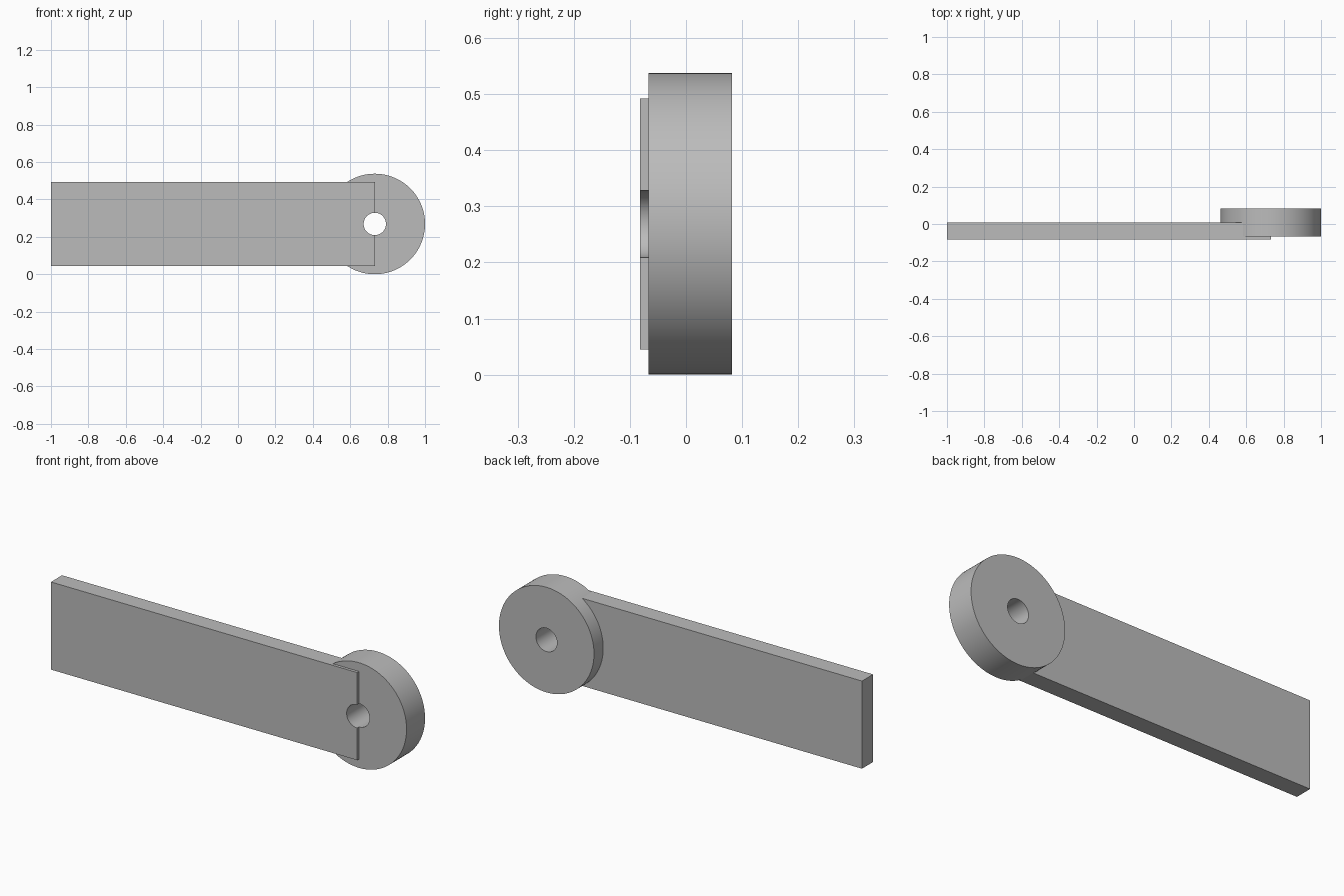
import bpy
import math

if "Cube" in bpy.data.objects:
    bpy.data.objects.remove(bpy.data.objects["Cube"], do_unlink=True)

U = 2 / 67                      # one design unit
PIVOT_X, PIVOT_Z = 1 - 9 * U, 9 * U

grey = bpy.data.materials.new("plain_grey")
grey.use_nodes = True
colour = (0.5, 0.5, 0.5, 1)
grey.diffuse_color = colour
grey.node_tree.nodes["Principled BSDF"].inputs["Base Color"].default_value = colour


def cylinder(name, radius, y0, y1):
    """Cylinder along y, centred on the pivot."""
    bpy.ops.mesh.primitive_cylinder_add(
        vertices=128, radius=radius, depth=y1 - y0,
        location=(PIVOT_X, (y0 + y1) / 2, PIVOT_Z), rotation=(math.pi / 2, 0, 0))
    obj = bpy.context.object
    obj.name = name
    obj.data.materials.append(grey)
    return obj


def combine(target, other, operation):
    mod = target.modifiers.new(operation.lower(), 'BOOLEAN')
    mod.operation = operation
    mod.solver = 'EXACT'
    mod.object = other
    bpy.context.view_layer.objects.active = target
    bpy.ops.object.modifier_apply(modifier=mod.name)
    bpy.data.objects.remove(other, do_unlink=True)


# Flat arm, ending at the pivot line
length, thickness, height = 58 * U, 3 * U, 15 * U
bpy.ops.mesh.primitive_cube_add(
    size=1, location=(-1 + length / 2, -2.75 * U + thickness / 2, PIVOT_Z))
arm = bpy.context.object
arm.name = "arm"
arm.scale = (length, thickness, height)
bpy.ops.object.transform_apply(location=False, rotation=False, scale=True)
arm.data.materials.append(grey)

# Round hub joined to the arm, with a pin hole through both
lever = cylinder("lever_arm_with_hub", 9 * U, -2.25 * U, 2.75 * U)
combine(lever, arm, 'UNION')
pin_hole = cylinder("pin_hole_cutter", 2 * U, -5 * U, 5 * U)
pin_hole.hide_render = True
combine(lever, pin_hole, 'DIFFERENCE')

bpy.ops.object.select_all(action='DESELECT')
lever.select_set(True)
bpy.context.view_layer.objects.active = lever
bpy.ops.object.shade_smooth_by_angle(angle=math.radians(30))
